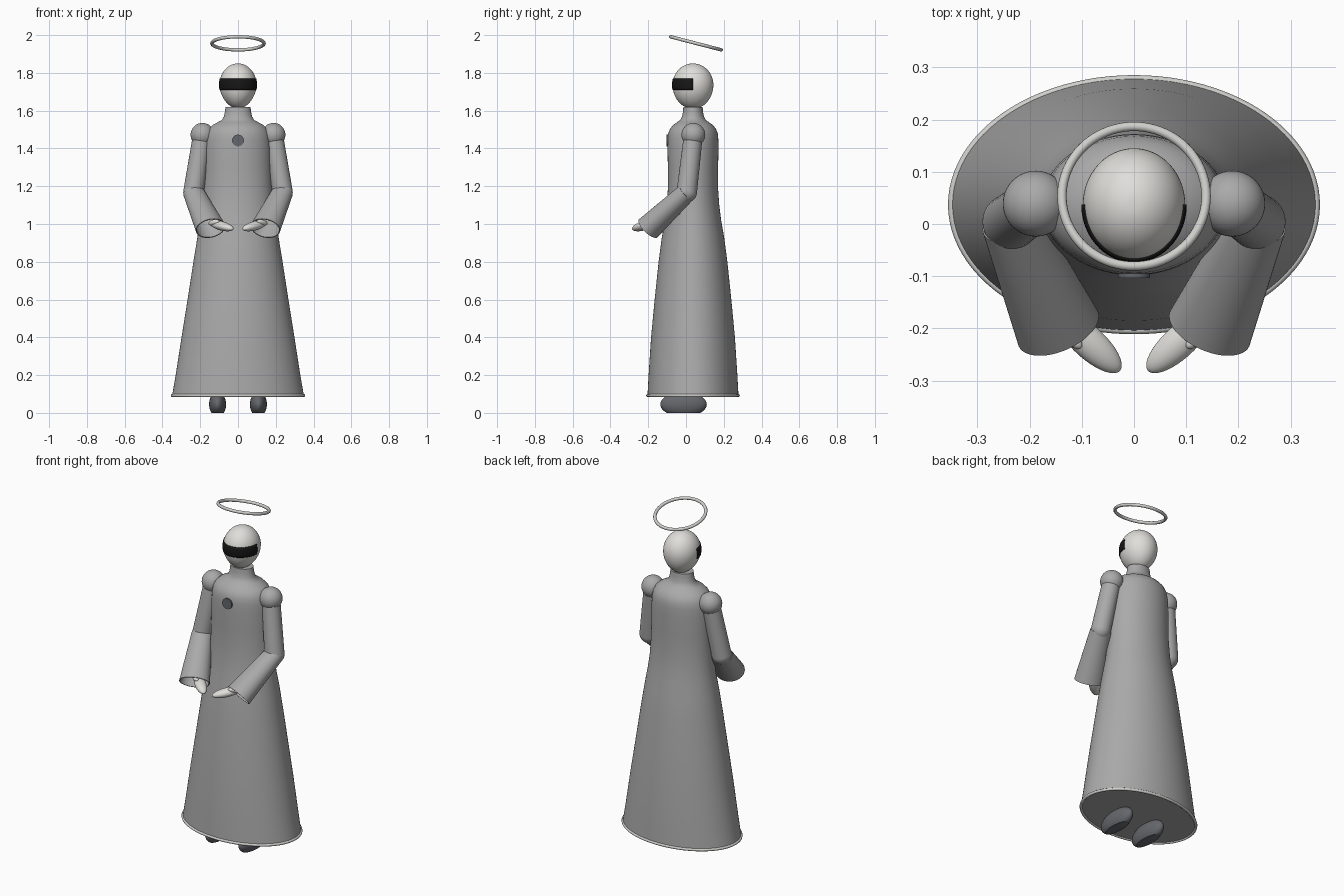
import bpy, bmesh, math
from mathutils import Vector, Matrix

if "Cube" in bpy.data.objects:
    bpy.data.objects.remove(bpy.data.objects["Cube"])


def material(name, rgb):
    m = bpy.data.materials.new(name)
    m.diffuse_color = (*rgb, 1)
    m.use_nodes = True
    m.node_tree.nodes["Principled BSDF"].inputs["Base Color"].default_value = m.diffuse_color
    return m


CLOTH = material("grey cloth", (0.40, 0.40, 0.40))
PALE = material("pale shell", (0.74, 0.73, 0.70))
TRIM = material("light trim", (0.62, 0.62, 0.60))
SHOE = material("dark slate", (0.13, 0.135, 0.15))
BLACK = material("black", (0.008, 0.008, 0.008))


def finish(name, bm, mat, angle=40):
    bmesh.ops.recalc_face_normals(bm, faces=bm.faces)
    me = bpy.data.meshes.new(name)
    bm.to_mesh(me)
    bm.free()
    me.materials.append(mat)
    me.shade_smooth()
    me.set_sharp_from_angle(angle=math.radians(angle))
    ob = bpy.data.objects.new(name, me)
    bpy.context.collection.objects.link(ob)
    return ob


def frame(origin, axis):
    """Local z along axis, local x horizontal."""
    z = Vector(axis).normalized()
    x = Vector((0, 0, 1)).cross(z)
    x = x.normalized() if x.length > 1e-4 else Vector((1, 0, 0))
    y = z.cross(x)
    m = Matrix((x, y, z)).transposed().to_4x4()
    m.translation = Vector(origin)
    return m


def loft(name, rows, mat, mtx, n=64, caps=True, ring=False):
    """Elliptical rings (z, rx, ry) joined by quads."""
    bm = bmesh.new()
    loops = [[bm.verts.new(mtx @ Vector((rx * math.cos(2 * math.pi * i / n),
                                         ry * math.sin(2 * math.pi * i / n), z)))
              for i in range(n)] for z, rx, ry in rows]
    pairs = list(zip(loops, loops[1:])) + ([(loops[-1], loops[0])] if ring else [])
    for a, b in pairs:
        for i in range(n):
            j = (i + 1) % n
            bm.faces.new((a[i], a[j], b[j], b[i]))
    if caps and not ring:
        bm.faces.new(loops[0][::-1])
        bm.faces.new(loops[-1])
    return finish(name, bm, mat)


def ellipsoid(name, center, radii, mat, axis=(0, 0, 1), floor=None):
    bm = bmesh.new()
    bmesh.ops.create_uvsphere(bm, u_segments=40, v_segments=24, radius=1,
                              matrix=frame(center, axis) @ Matrix.Diagonal((*radii, 1)))
    if floor is not None:  # flat sole
        cut = bmesh.ops.bisect_plane(bm, geom=bm.verts[:] + bm.edges[:] + bm.faces[:],
                                     plane_co=(0, 0, floor), plane_no=(0, 0, 1), clear_inner=True)
        edges = [e for e in cut["geom_cut"] if isinstance(e, bmesh.types.BMEdge)]
        bmesh.ops.contextual_create(bm, geom=edges)
    return finish(name, bm, mat)


CY = 0.037
body = Matrix.Translation((0, CY, 0))

# Robe with shoulders and standing collar
loft("robe", [(0.09, 0.349, 0.241), (0.2, 0.33, 0.235), (0.4, 0.299, 0.222), (0.6, 0.267, 0.203),
              (0.8, 0.236, 0.182), (0.93, 0.215, 0.165), (1.02, 0.199, 0.149), (1.1, 0.188, 0.139),
              (1.2, 0.181, 0.132), (1.3, 0.178, 0.133), (1.4, 0.176, 0.135), (1.45, 0.172, 0.134),
              (1.48, 0.166, 0.131), (1.505, 0.154, 0.121), (1.525, 0.133, 0.104), (1.54, 0.105, 0.083),
              (1.55, 0.085, 0.068), (1.57, 0.074, 0.058), (1.595, 0.069, 0.053), (1.62, 0.066, 0.051)],
     CLOTH, body, 96)

# Hem band
loft("hem_trim", [(0.092 + 0.008 * math.sin(t), 0.348 + 0.008 * math.cos(t), 0.240 + 0.008 * math.cos(t))
                  for t in [k * math.pi / 5 for k in range(10)]], TRIM, body, 96, ring=True)


# Head: egg narrowing to the chin
def head_row(z, grow=0.0):
    t = (z - 1.737) / (0.113 if z > 1.737 else 0.127)
    s = math.sqrt(max(0.0, 1 - t * t))
    k = 1 - 0.13 * t * t if t < 0 else 1
    return z, 0.098 * s * k + grow, 0.108 * s + grow


rows = []
for k in range(1, 28):
    c = -math.cos(math.pi * k / 28)
    rows.append(head_row(1.737 + c * (0.113 if c > 0 else 0.127)))
loft("head", rows, PALE, body)

# Visor: thin band wrapped round the front of the head
bm = bmesh.new()
grid = []
for k in range(7):
    z, rx, ry = head_row(1.71 + 0.01 * k, 0.003)
    grid.append([bm.verts.new((rx * math.cos(a), CY + ry * math.sin(a), z))
                 for a in [math.pi + math.pi * i / 40 for i in range(41)]])
for a, b in zip(grid, grid[1:]):
    for i in range(40):
        bm.faces.new((a[i], a[i + 1], b[i + 1], b[i]))
visor = finish("visor", bm, BLACK)
solid = visor.modifiers.new("thickness", "SOLIDIFY")
solid.thickness = 0.005

# Halo, tilted up at the front
tilt = Matrix.Translation((0, 0.053, 1.9565)) @ Matrix.Rotation(math.radians(-14.5), 4, "X")
loft("halo", [(0.009 * math.sin(t), 0.138 + 0.009 * math.cos(t), 0.138 + 0.009 * math.cos(t))
              for t in [k * math.pi / 6 for k in range(12)]], TRIM, tilt, 80, ring=True)

# Chest disc
loft("chest_disc", [(0, 0.031, 0.031), (0.009, 0.031, 0.031)], SHOE,
     frame((0, -0.0945, 1.442), (0, -1, 0)), 40)

# Arms, hands and shoes on both sides
for s, side in ((-1, "right"), (1, "left")):
    shoulder = Vector((s * 0.188, CY + 0.002, 1.472))
    elbow = Vector((s * 0.236, 0.004, 1.168))
    wrist = Vector((s * 0.145, -0.2, 0.977))
    ellipsoid(side + "_shoulder", shoulder, (0.063,) * 3, CLOTH)
    up = elbow - shoulder
    loft(side + "_upper_arm", [(0, 0.05, 0.05), (up.length, 0.054, 0.054)], CLOTH,
         frame(shoulder, up), 40)
    ellipsoid(side + "_elbow", elbow, (0.054,) * 3, CLOTH)
    fore = wrist - elbow
    L = fore.length
    loft(side + "_sleeve", [(0, 0.057, 0.051), (L, 0.083, 0.067), (L, 0.078, 0.062),
                            (L * 0.6, 0.062, 0.05)], CLOTH, frame(elbow, fore), 48)
    ellipsoid(side + "_hand", (s * 0.087, -0.226, 0.99), (0.031, 0.024, 0.083), PALE,
              (-s * 0.72, -0.66, -0.2))
    ellipsoid(side + "_thumb", (s * 0.128, -0.212, 1.008), (0.015, 0.015, 0.037), PALE,
              (-s * 0.66, -0.6, 0.15))
    ellipsoid(side + "_shoe", (s * 0.108, -0.013, 0.045), (0.045, 0.123, 0.065), SHOE, floor=0.0)
